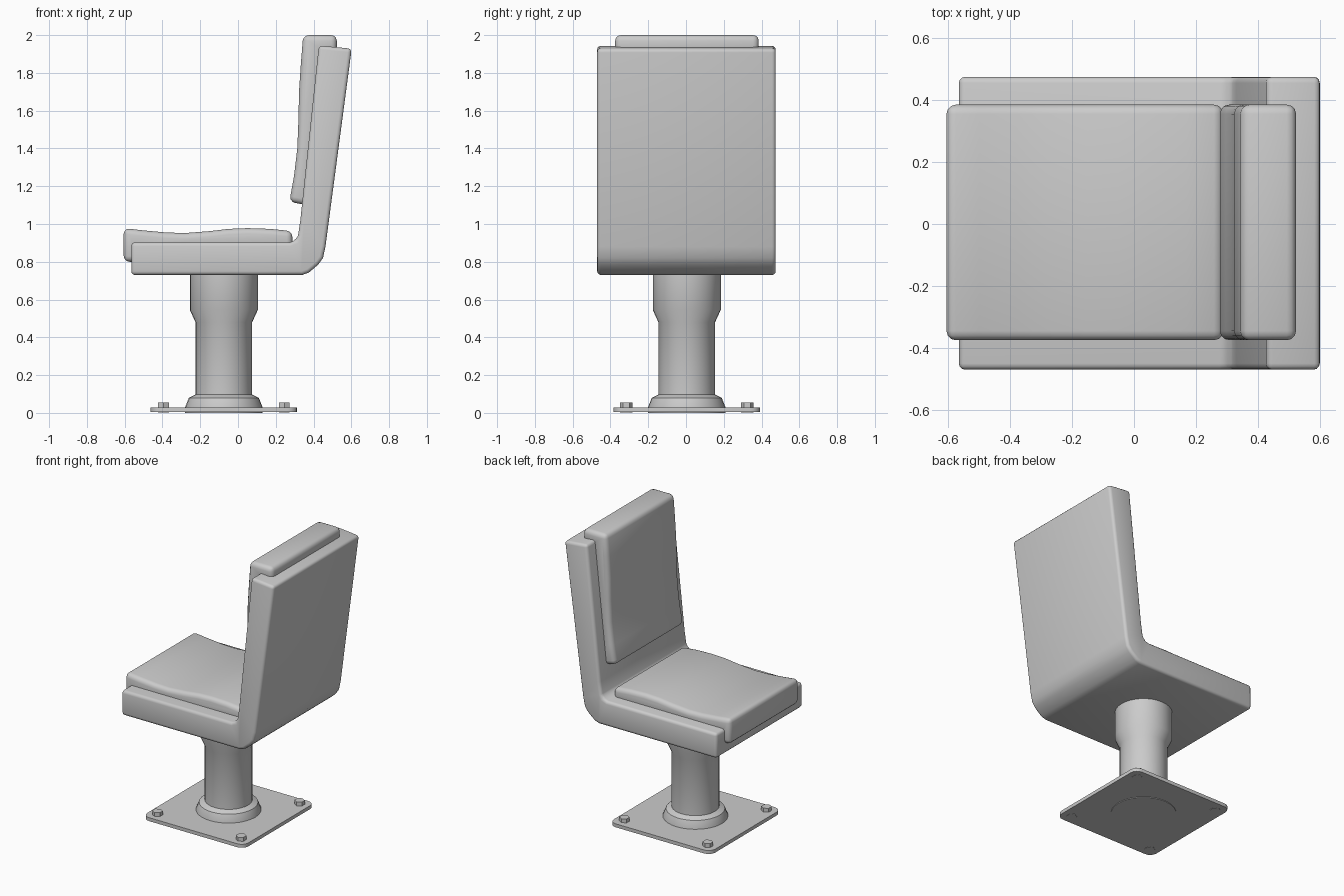
import bpy, bmesh, math
from mathutils import Matrix

cube = bpy.data.objects.get("Cube")
if cube:
    bpy.data.objects.remove(cube, do_unlink=True)

grey = bpy.data.materials.new("light_grey")
grey.use_nodes = True
colour = (0.6, 0.6, 0.6, 1)
grey.diffuse_color = colour
grey.node_tree.nodes["Principled BSDF"].inputs["Base Color"].default_value = colour

CX, CY = -0.075, 0.004  # pedestal axis


def finish(name, bm, smooth_angle=40):
    """Turn a bmesh into a shaded object."""
    bmesh.ops.recalc_face_normals(bm, faces=bm.faces)
    mesh = bpy.data.meshes.new(name)
    bm.to_mesh(mesh)
    bm.free()
    mesh.materials.append(grey)
    obj = bpy.data.objects.new(name, mesh)
    bpy.context.collection.objects.link(obj)
    bpy.ops.object.select_all(action="DESELECT")
    obj.select_set(True)
    bpy.context.view_layer.objects.active = obj
    bpy.ops.object.shade_smooth_by_angle(angle=math.radians(smooth_angle))
    return obj


def bevel_sharp(bm, width, segments, limit=35):
    edges = [e for e in bm.edges if e.calc_face_angle(0) > math.radians(limit)]
    bmesh.ops.bevel(bm, geom=edges, offset=width, segments=segments,
                    profile=0.5, affect="EDGES", clamp_overlap=True)


def side_extrusion(name, profile, y0, y1, width, segments):
    """Extrude an x-z outline across the seat width and round its edges."""
    bm = bmesh.new()
    face = bm.faces.new([bm.verts.new((x, y0, z)) for x, z in profile])
    new = bmesh.ops.extrude_face_region(bm, geom=[face])["geom"]
    bmesh.ops.translate(bm, vec=(0, y1 - y0, 0),
                        verts=[g for g in new if isinstance(g, bmesh.types.BMVert)])
    bmesh.ops.recalc_face_normals(bm, faces=bm.faces)
    bevel_sharp(bm, width, segments)
    return finish(name, bm)


# One-piece shell: seat pan bending up into the backrest
side_extrusion("seat_shell", [
    (-0.565, 0.73), (0.34, 0.73), (0.375, 0.743), (0.425, 0.785), (0.45, 0.82),
    (0.463, 0.88), (0.602, 1.928), (0.428, 1.945), (0.33, 1.02), (0.318, 0.94),
    (0.305, 0.915), (0.275, 0.903), (-0.565, 0.903)], -0.47, 0.475, 0.02, 3)

# Seat cushion with a gentle dip and a lip over the front edge
side_extrusion("seat_cushion", [
    (-0.605, 0.80), (-0.605, 0.978), (-0.5, 0.966), (-0.38, 0.955), (-0.28, 0.952),
    (-0.15, 0.962), (-0.05, 0.974), (0.05, 0.978), (0.17, 0.974), (0.288, 0.962),
    (0.288, 0.86), (-0.53, 0.86), (-0.53, 0.80)], -0.375, 0.385, 0.03, 3)

# Back cushion with a lumbar curve and a lip over the top edge
side_extrusion("back_cushion", [
    (0.272, 1.118), (0.296, 1.25), (0.314, 1.4), (0.32, 1.55), (0.323, 1.7),
    (0.333, 1.85), (0.345, 2.0), (0.523, 2.0), (0.523, 1.90), (0.46, 1.90),
    (0.385, 1.095)], -0.375, 0.385, 0.03, 3)

# Pedestal: turned profile of radius and height
bm = bmesh.new()
rings = []
SIDES = 32
for r, z in [(0.205, 0.0), (0.205, 0.03), (0.185, 0.08), (0.15, 0.097),
             (0.15, 0.48), (0.18, 0.545), (0.18, 0.75)]:
    rings.append([bm.verts.new((CX + r * math.cos(i * math.tau / SIDES),
                                CY + r * math.sin(i * math.tau / SIDES), z))
                  for i in range(SIDES)])
for low, high in zip(rings, rings[1:]):
    for i in range(SIDES):
        j = (i + 1) % SIDES
        bm.faces.new((low[i], low[j], high[j], high[i]))
bm.faces.new(rings[0])
bm.faces.new(rings[-1])
finish("pedestal", bm)

# Base plate with rounded corners
bm = bmesh.new()
bmesh.ops.create_cube(bm, size=1, matrix=Matrix.Translation((CX, CY, 0.016))
                      @ Matrix.Diagonal((0.775, 0.775, 0.024, 1)))
corners = [e for e in bm.edges if abs(e.verts[0].co.z - e.verts[1].co.z) > 0.01]
bmesh.ops.bevel(bm, geom=corners, offset=0.05, segments=4, profile=0.5, affect="EDGES")
finish("base_plate", bm)

# Hexagonal bolts through the plate corners
for sx, side in ((-1, "front"), (1, "back")):
    for sy, hand in ((-1, "left"), (1, "right")):
        bm = bmesh.new()
        place = Matrix.Translation((CX + sx * 0.32, CY + sy * 0.32, 0.0285))
        bmesh.ops.create_cone(bm, cap_ends=True, segments=6, radius1=0.033,
                              radius2=0.033, depth=0.053, matrix=place)
        finish(f"{side}_{hand}_bolt", bm, 30)
